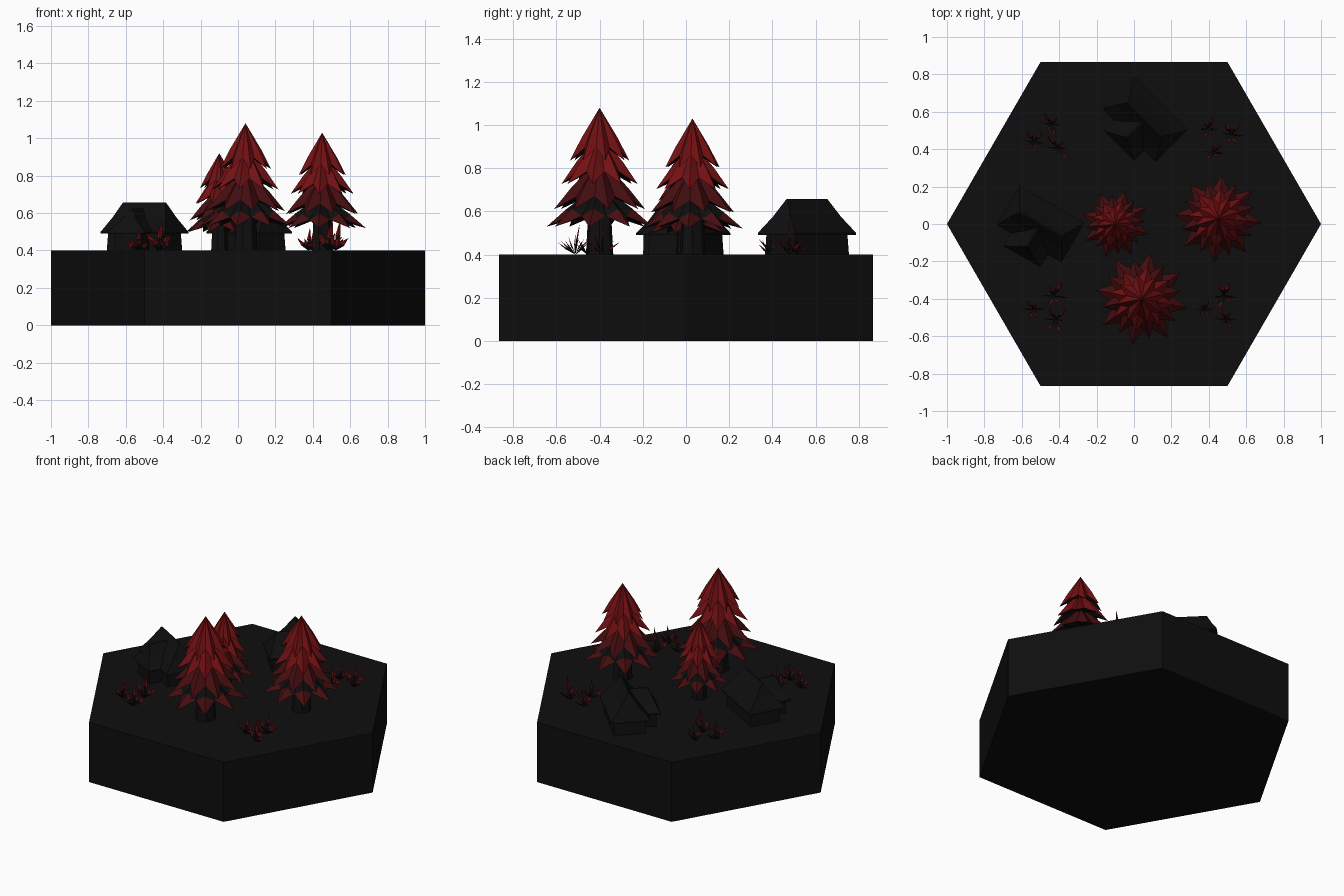
import bpy, bmesh, math, random
from math import sin, cos, pi, radians
from mathutils import Vector, Matrix

random.seed(4)
if "Cube" in bpy.data.objects:
    bpy.data.objects.remove(bpy.data.objects["Cube"])


def material(name, rgb):
    m = bpy.data.materials.new(name)
    m.use_nodes = True
    m.diffuse_color = (*rgb, 1)
    bsdf = m.node_tree.nodes["Principled BSDF"]
    bsdf.inputs["Base Color"].default_value = (*rgb, 1)
    bsdf.inputs["Roughness"].default_value = 0.9
    return m


RED = material("red needles", (0.17, 0.005, 0.006))
DEEP = material("deep red needles", (0.06, 0.004, 0.005))
BLACK = material("soot black", (0.0045, 0.0045, 0.0045))
MATS = [RED, DEEP, BLACK]
GROUND = 0.4


def finish(name, bm, location=(0, 0, 0), angle=0):
    bmesh.ops.recalc_face_normals(bm, faces=bm.faces)
    mesh = bpy.data.meshes.new(name)
    bm.to_mesh(mesh)
    bm.free()
    for m in MATS:
        mesh.materials.append(m)
    ob = bpy.data.objects.new(name, mesh)
    ob.location = location
    ob.rotation_euler.z = angle
    bpy.context.collection.objects.link(ob)
    return ob


def loft(bm, rings, mat=2):
    """Skin a stack of equal rings and cap both ends."""
    loops = [[bm.verts.new(p) for p in ring] for ring in rings]
    n = len(loops[0])
    for a, b in zip(loops, loops[1:]):
        for i in range(n):
            j = (i + 1) % n
            bm.faces.new((a[i], a[j], b[j], b[i])).material_index = mat
    bm.faces.new(loops[0][::-1]).material_index = mat
    bm.faces.new(loops[-1]).material_index = mat


def circle(n, r, z):
    return [(r * cos(2 * pi * i / n), r * sin(2 * pi * i / n), z) for i in range(n)]


def rect(a, b, z, cy=0):
    return [(-a, cy - b, z), (a, cy - b, z), (a, cy + b, z), (-a, cy + b, z)]


# hexagonal ground tile
bm = bmesh.new()
loft(bm, [circle(6, 1, 0), circle(6, 1, GROUND)])
finish("ground_tile", bm)


def star_tier(bm, apex, hem, radius, turn, top_mat, tip_mat, points=8):
    """Drooping star-shaped skirt of branches with a dark underside."""
    def at(k, r, z):
        t = turn + pi * k / points
        return bm.verts.new((r * cos(t), r * sin(t), z))
    drop = apex - hem
    top = bm.verts.new((0, 0, apex))
    under = bm.verts.new((0, 0, hem + drop * 0.35))
    tips = [at(2 * i, radius, hem) for i in range(points)]
    ridges = [at(2 * i, radius * 0.62, hem + drop * 0.42) for i in range(points)]
    valleys = [at(2 * i + 1, radius * 0.6, hem + drop * 0.24) for i in range(points)]
    for i in range(points):
        left, right = valleys[i - 1], valleys[i]
        for v in (left, right):
            bm.faces.new((top, ridges[i], v)).material_index = top_mat
            bm.faces.new((ridges[i], tips[i], v)).material_index = tip_mat
            bm.faces.new((under, tips[i], v)).material_index = 2


def tree(name, x, y, height, radius, turn):
    bm = bmesh.new()
    loft(bm, [circle(7, 0.26 * radius, 0), circle(7, 0.2 * radius, height * 0.4)])
    finish(name + "_trunk", bm, (x, y, GROUND))
    bm = bmesh.new()
    # apex, hem, radius, upper colour, tip colour
    tiers = [(1, 0.64, 0.56, 0, 0), (0.83, 0.48, 0.72, 0, 0),
             (0.66, 0.31, 0.86, 1, 1), (0.48, 0.19, 1, 2, 1)]
    for i, (apex, hem, r, top, tip) in enumerate(tiers):
        star_tier(bm, apex * height, hem * height, r * radius,
                  turn + i * pi / 8, top, tip)
    finish(name + "_branches", bm, (x, y, GROUND))


tree("front_tree", 0.04, -0.40, 0.68, 0.25, 0.2)
tree("side_tree", 0.45, 0.03, 0.63, 0.235, 0.3)
tree("middle_tree", -0.10, 0.0, 0.52, 0.185, 0.1)


def house(name, x, y, angle):
    place = ((x, y, GROUND), angle)
    # main block and side wing
    bm = bmesh.new()
    loft(bm, [rect(0.175, 0.1, 0), rect(0.168, 0.095, 0.11)])
    loft(bm, [rect(0.085, 0.08, 0, -0.1), rect(0.08, 0.08, 0.11, -0.1)])
    finish(name + "_walls", bm, *place)
    # flared main roof
    bm = bmesh.new()
    loft(bm, [rect(0.2, 0.122, 0.09), rect(0.2, 0.122, 0.1),
              rect(0.165, 0.058, 0.175), rect(0.13, 0.004, 0.257)])
    finish(name + "_roof", bm, *place)
    # flared wing roof running sideways into the main roof
    bm = bmesh.new()
    loft(bm, [rect(0.115, 0.1, 0.09, -0.1), rect(0.115, 0.1, 0.1, -0.1),
              rect(0.055, 0.085, 0.155, -0.085), rect(0.004, 0.07, 0.225, -0.07)])
    finish(name + "_wing_roof", bm, *place)


house("left_house", -0.5, 0.0, radians(-30))
house("back_house", 0.06, 0.56, radians(-45))


def leaf(bm, base, direction, length, width):
    """Pointed three-sided leaf, dark at the foot and red at the tip."""
    spin = Vector((0, 0, 1)).rotation_difference(direction).to_matrix()
    foot = bm.verts.new(base)
    tip = bm.verts.new(base + direction * length)
    mid = [bm.verts.new(base + spin @ Vector((x, y, length * 0.5))) for x, y in
           ((-width, 0), (width, 0), (0, -width * 0.5))]
    for i in range(3):
        a, b = mid[i], mid[(i + 1) % 3]
        bm.faces.new((foot, b, a)).material_index = 2
        bm.faces.new((tip, a, b)).material_index = 0 if i else 1


def bush(name, x, y, turn):
    bm = bmesh.new()
    for c, size in enumerate((1, 0.75, 0.85)):
        t = turn + c * 2 * pi / 3
        base = Vector((0.075 * cos(t), 0.075 * sin(t), 0))
        for i in range(7):
            s = 2 * pi * i / 6 + c + random.uniform(-0.2, 0.2)
            lean = random.uniform(0.45, 1.0) if i < 6 else 0.15
            d = Vector((sin(lean) * cos(s), sin(lean) * sin(s), cos(lean)))
            length = size * (random.uniform(0.085, 0.125) if i < 6 else 0.165)
            leaf(bm, base, d, length, 0.014 * size)
    finish(name, bm, (x, y, GROUND))


bush("back_left_bush", -0.46, 0.46, radians(-45))
bush("back_right_bush", 0.45, 0.46, radians(15))
bush("front_left_bush", -0.46, -0.45, radians(65))
bush("front_right_bush", 0.45, -0.45, radians(65))
